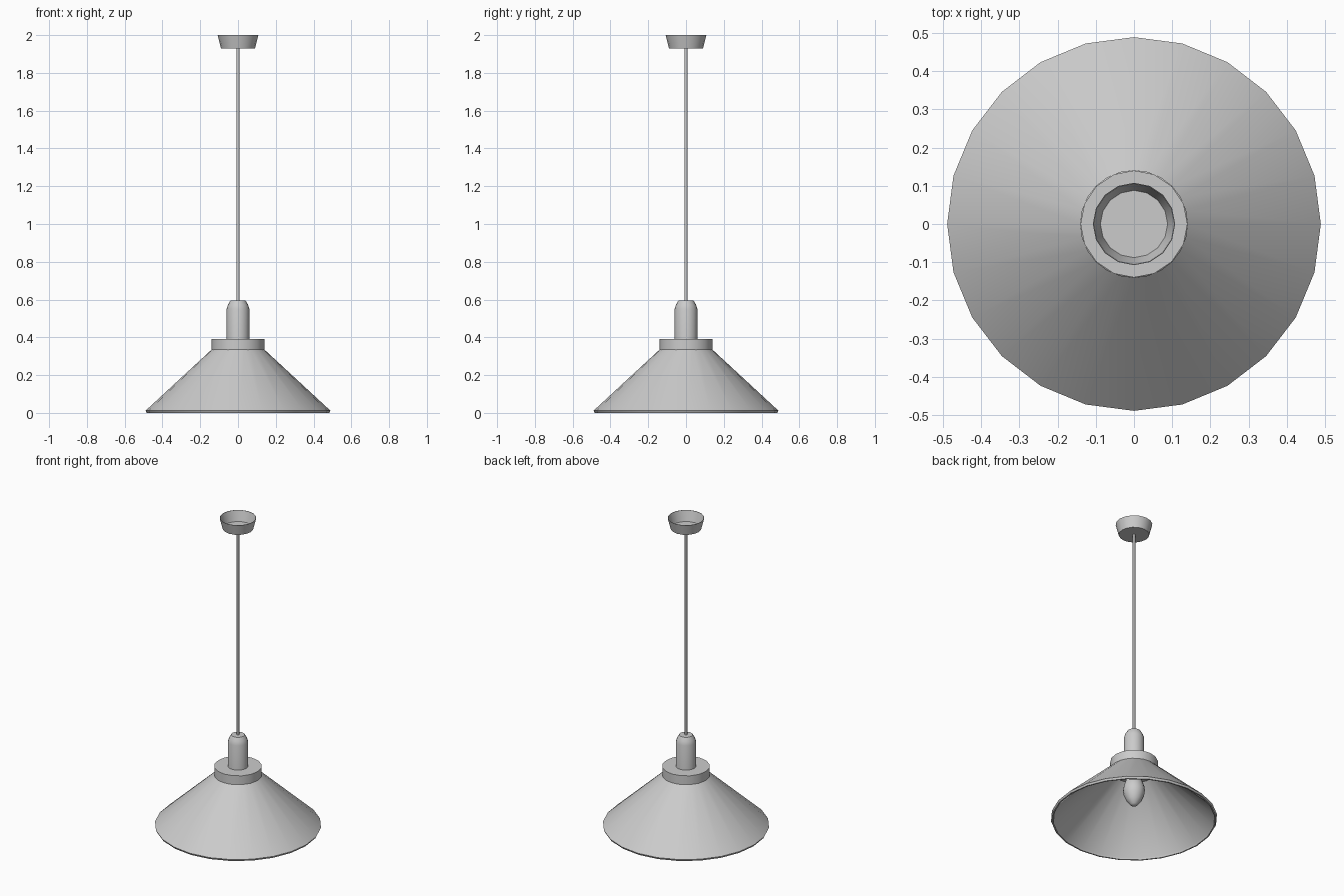
import bpy, bmesh, math

cube = bpy.data.objects.get("Cube")
if cube:
    bpy.data.objects.remove(cube, do_unlink=True)

# Single painted-metal grey
grey = bpy.data.materials.new("light_grey")
grey.use_nodes = True
colour = (0.6, 0.6, 0.6, 1)
grey.diffuse_color = colour
grey.node_tree.nodes["Principled BSDF"].inputs["Base Color"].default_value = colour


def lathe(name, profile, sides, angle=35):
    """Revolve (radius, height) points round z; zero radius closes to a point."""
    bm = bmesh.new()
    rings = []
    for r, z in profile:
        if r == 0:
            rings.append([bm.verts.new((0, 0, z))] * sides)
        else:
            turn = [math.tau * i / sides for i in range(sides)]
            rings.append([bm.verts.new((r * math.cos(a), r * math.sin(a), z)) for a in turn])
    for low, high in zip(rings, rings[1:]):
        for i in range(sides):
            j = (i + 1) % sides
            corners = dict.fromkeys((low[i], low[j], high[j], high[i]))
            bm.faces.new(list(corners))
    mesh = bpy.data.meshes.new(name)
    bm.to_mesh(mesh)
    bm.free()
    mesh.materials.append(grey)
    obj = bpy.data.objects.new(name, mesh)
    bpy.context.collection.objects.link(obj)
    bpy.ops.object.select_all(action='DESELECT')
    obj.select_set(True)
    bpy.context.view_layer.objects.active = obj
    bpy.ops.object.shade_smooth_by_angle(angle=math.radians(angle))
    return obj


# Hollow conical shade with a thin turned lip
lathe("shade", [(0.13, 0.325), (0.472, 0.012), (0.475, 0), (0.483, 0),
                (0.489, 0.012), (0.14, 0.335)], 24)

# Flat collar closing the top of the shade
lathe("collar", [(0, 0.33), (0.14, 0.33), (0.14, 0.392), (0, 0.392)], 16)

# Lamp holder, running through the collar and tapering to the cord
lathe("lamp_holder", [(0, 0.29), (0.06, 0.29), (0.06, 0.55), (0.053, 0.573),
                      (0.04, 0.595), (0, 0.595)], 16, 40)

# Bulb with a narrow neck and rounded tip
lathe("bulb", [(0, 0.09), (0.022, 0.1), (0.045, 0.13), (0.06, 0.165), (0.065, 0.195),
               (0.06, 0.225), (0.048, 0.26), (0.04, 0.295)], 16, 60)

# Hanging cord
lathe("cord", [(0.008, 0.59), (0.008, 1.935)], 8, 60)

# Open ceiling cup
lathe("ceiling_cup", [(0, 1.93), (0.09, 1.93), (0.108, 2.0), (0.106, 2.0),
                      (0.088, 1.934), (0, 1.934)], 16)
